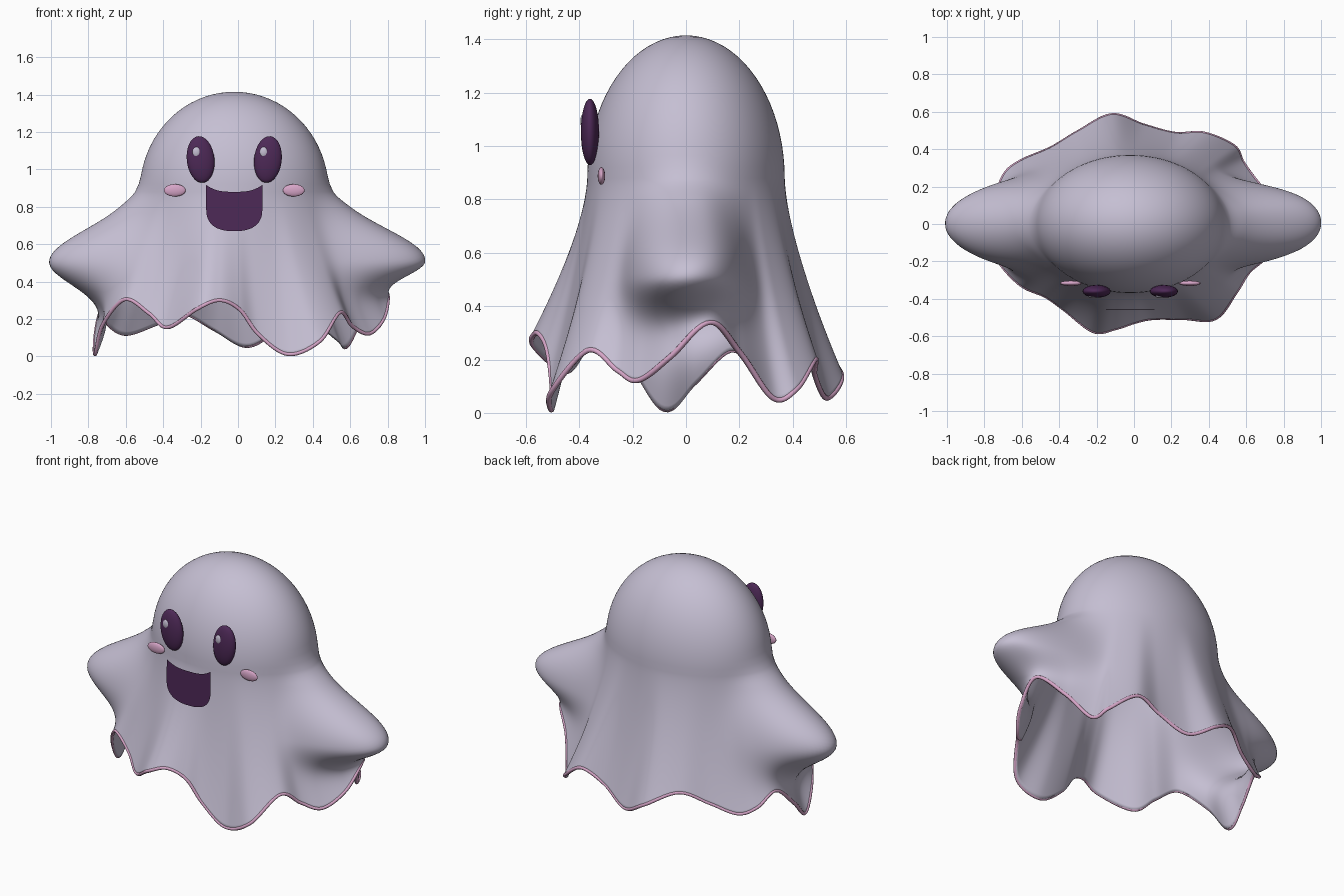
import bpy, bmesh, math
from mathutils import Vector

if "Cube" in bpy.data.objects:
    bpy.data.objects.remove(bpy.data.objects["Cube"])


def material(name, rgb):
    m = bpy.data.materials.new(name)
    m.diffuse_color = (*rgb, 1)
    m.use_nodes = True
    m.node_tree.nodes["Principled BSDF"].inputs["Base Color"].default_value = m.diffuse_color
    return m


LAVENDER = material("pale_lavender", (0.56, 0.52, 0.65))
PINK = material("soft_pink", (0.68, 0.38, 0.58))
PURPLE = material("dark_purple", (0.075, 0.022, 0.095))

CX = -0.02          # head and face centre line
NECK, TOP = 0.88, 1.415
HEAD_X, HEAD_Y = 0.505, 0.37

# Wavy hem, counterclockwise from the front
HEM = [Vector(p) for p in (
    (.27, -.51, .012), (.44, -.51, .08), (.55, -.37, .235), (.62, -.26, .16),
    (.71, -.18, .122), (.79, -.06, .21), (.80, .09, .34), (.68, .21, .22),
    (.59, .33, .055), (.54, .42, .09), (.38, .49, .20), (.22, .49, .14),
    (.05, .535, .055), (-.12, .59, .14), (-.30, .50, .23), (-.45, .41, .17),
    (-.60, .345, .12), (-.69, .28, .16), (-.74, .17, .235), (-.77, .03, .11),
    (-.77, -.08, .012), (-.73, -.20, .17), (-.61, -.33, .305), (-.48, -.39, .23),
    (-.38, -.46, .155), (-.22, -.58, .255), (-.10, -.565, .30), (.01, -.53, .25),
    (.11, -.51, .12))]


def smooth_loop(pts, steps):
    """Closed Catmull-Rom curve through the points."""
    out, n = [], len(pts)
    for i in range(n):
        a, b, c, d = (pts[(i + k) % n] for k in (-1, 0, 1, 2))
        for j in range(steps):
            t = j / steps
            out.append(0.5 * (2 * b + (c - a) * t + (2 * a - 5 * b + 4 * c - d) * t * t
                              + (3 * b - a - 3 * c + d) * t ** 3))
    return out


def arm_bulge(angle, z, s):
    """Outward push that forms the two raised arms."""
    right = math.cos(angle) > 0
    off = abs(math.asin(max(-1, min(1, math.sin(angle)))))
    amount, lower = (0.413, 0.14) if right else (0.42, 0.2)
    width = 0.24 if z > 0.51 else lower
    start = max(0, min(1, (1.0 - z) / 0.2))
    start = start * start * (3 - 2 * start)
    return (amount * math.exp(-(off / math.radians(17)) ** 2.1)
            * math.exp(-((z - 0.51) / width) ** 2) * start * (1 - s ** 4))


def column(hem):
    """Points from just below the crown down to one hem point."""
    a = math.atan2(hem.y, hem.x)
    d = Vector((math.cos(a), math.sin(a), 0))
    radius = 1 / math.hypot(d.x / HEAD_X, d.y / HEAD_Y)
    centre = Vector((CX, 0, 0))
    pts = []
    for i in range(1, 21):
        phi = math.pi / 2 * i / 20
        p = centre + d * radius * math.sin(phi)
        p.z = NECK + (TOP - NECK) * math.cos(phi)
        pts.append(p + d * arm_bulge(a, p.z, 0))
    neck = centre + d * radius
    for i in range(1, 41):
        s = i / 40
        p = neck.lerp(hem, s ** 1.4)
        p.z = NECK + (hem.z - NECK) * s
        pts.append(p + d * arm_bulge(a, p.z, s))
    return pts


def add_object(name, bm, mats, smooth=True):
    me = bpy.data.meshes.new(name)
    bm.to_mesh(me)
    bm.free()
    for m in mats:
        me.materials.append(m)
    for f in me.polygons:
        f.use_smooth = smooth
    ob = bpy.data.objects.new(name, me)
    bpy.context.collection.objects.link(ob)
    return ob


# Sheet body with a pink hem edge
hem_loop = smooth_loop(HEM, 10)
bm = bmesh.new()
cols = [[bm.verts.new(p) for p in column(h)] for h in hem_loop]
crown = bm.verts.new((CX, 0, TOP))
for i, left in enumerate(cols):
    right = cols[(i + 1) % len(cols)]
    bm.faces.new((crown, left[0], right[0]))
    for r in range(len(left) - 1):
        bm.faces.new((left[r], left[r + 1], right[r + 1], right[r]))
body = add_object("sheet_body", bm, [LAVENDER, PINK])
thick = body.modifiers.new("cloth_thickness", 'SOLIDIFY')
thick.thickness = 0.016
thick.offset = -1
thick.material_offset_rim = 1

# Pink piping along the hem
curve = bpy.data.curves.new("hem_piping", 'CURVE')
curve.dimensions = '3D'
curve.bevel_depth = 0.01
curve.bevel_resolution = 2
spline = curve.splines.new('POLY')
spline.points.add(len(hem_loop) - 1)
for pt, h in zip(spline.points, hem_loop):
    inward = Vector((h.x, h.y, 0)).normalized() * 0.007
    pt.co = (*(h - inward), 1)
spline.use_cyclic_u = True
curve.materials.append(PINK)
bpy.context.collection.objects.link(bpy.data.objects.new("hem_piping", curve))


def ellipsoid(name, loc, radii, mat, tilt=0.0):
    bm = bmesh.new()
    bmesh.ops.create_uvsphere(bm, u_segments=32, v_segments=16, radius=1)
    ob = add_object(name, bm, [mat])
    ob.location, ob.scale = loc, radii
    ob.rotation_euler.y = tilt
    return ob


# Eyes, eye glints and cheeks
for side, label in ((-1, "left"), (1, "right")):
    eye_x = CX + side * 0.18
    ellipsoid(label + "_eye", (eye_x, -0.36, 1.053), (0.074, 0.034, 0.125), PURPLE,
              side * math.radians(6))
    ellipsoid(label + "_eye_glint", (eye_x - 0.022, -0.386, 1.093),
              (0.021, 0.01, 0.027), LAVENDER)
    ellipsoid(label + "_cheek", (CX + side * 0.318, -0.317, 0.888),
              (0.058, 0.014, 0.033), PINK)

# Mouth: flat sheet with a dipped upper edge and a rounded bottom
outline = []
for i in range(25):
    t = 1 - i / 12
    outline.append((CX + 0.15 * t, 0.88 + 0.037 * abs(t) ** 3))
for i in range(33):
    a = math.pi * (1 - i / 32)
    c = math.cos(a)
    outline.append((CX + math.copysign(0.15 * abs(c) ** 0.8, c),
                    0.79 - 0.12 * max(0, math.sin(a)) ** 0.8))
bm = bmesh.new()
bm.faces.new([bm.verts.new((x, -0.455 + 0.012 * (z - 0.78), z)) for x, z in outline])
add_object("mouth", bm, [PURPLE], smooth=False)
